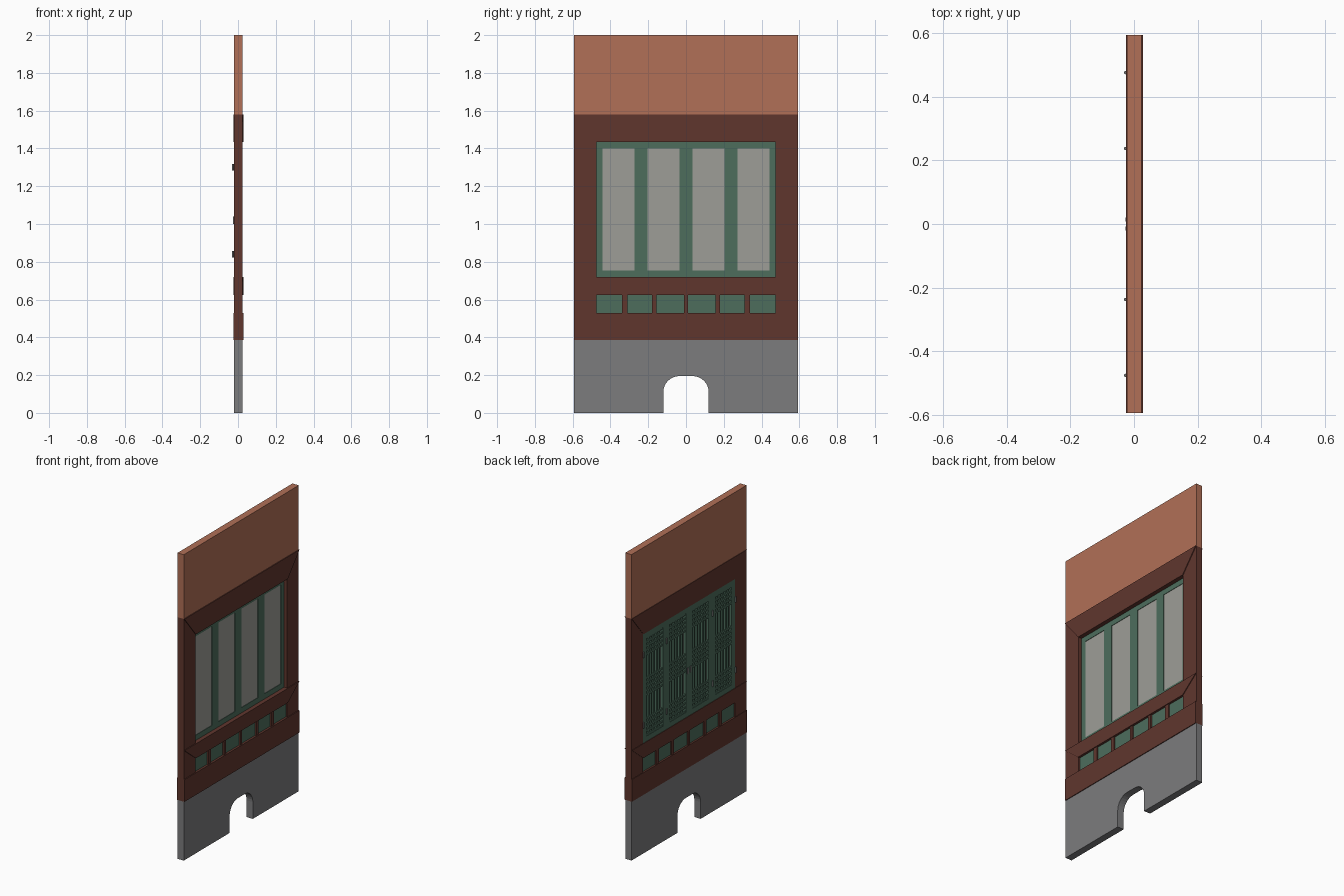
import bpy, bmesh, math

if "Cube" in bpy.data.objects:
    bpy.data.objects.remove(bpy.data.objects["Cube"])


def material(name, r, g, b):
    m = bpy.data.materials.new(name)
    m.diffuse_color = (r, g, b, 1)
    m.use_nodes = True
    m.node_tree.nodes["Principled BSDF"].inputs["Base Color"].default_value = m.diffuse_color
    return m


PLASTER = material("terracotta_plaster", 0.44, 0.16, 0.095)
WOOD = material("dark_red_wood", 0.117, 0.037, 0.027)
STONE = material("grey_stone", 0.20, 0.20, 0.207)
GREEN = material("green_paint", 0.075, 0.155, 0.108)
PAPER = material("window_paper", 0.34, 0.34, 0.31)
METAL = material("grey_metal", 0.16, 0.16, 0.16)

W = 0.594          # half width of the wall
OPEN = 0.475       # half width of the openings
XB, XF = -0.022, 0.0235    # wall back and front
RB, RF = -0.025, 0.0285    # thicker rails


def prism(name, poly, x0, x1, mat):
    """Extrude a (y, z) outline from x0 to x1."""
    bm = bmesh.new()
    f = bm.faces.new([bm.verts.new((x0, y, z)) for y, z in poly])
    ext = bmesh.ops.extrude_face_region(bm, geom=[f])
    for v in ext["geom"]:
        if isinstance(v, bmesh.types.BMVert):
            v.co.x = x1
    bmesh.ops.recalc_face_normals(bm, faces=bm.faces)
    return finish(name, bm, mat)


def boxes(name, rects, x0, x1, mat):
    """One object made of several boxes given as (y0, y1, z0, z1)."""
    bm = bmesh.new()
    for y0, y1, z0, z1 in rects:
        vs = bmesh.ops.create_cube(bm, size=1)["verts"]
        for v in vs:
            v.co = (x0 if v.co.x < 0 else x1,
                    y0 if v.co.y < 0 else y1,
                    z0 if v.co.z < 0 else z1)
    return finish(name, bm, mat)


def finish(name, bm, mat):
    me = bpy.data.meshes.new(name)
    bm.to_mesh(me)
    bm.free()
    me.materials.append(mat)
    ob = bpy.data.objects.new(name, me)
    bpy.context.collection.objects.link(ob)
    return ob


# Stone base with a rounded opening
AW, AH, R = 0.12, 0.195, 0.085
arch = [(-AW, 0)]
for cy, start in ((-AW + R, 180), (AW - R, 90)):
    for i in range(9):
        a = math.radians(start - i * 90 / 8)
        arch.append((cy + R * math.cos(a), AH - R + R * math.sin(a)))
arch.append((AW, 0))
prism("stone_base", [(-W, 0)] + arch + [(W, 0), (W, 0.385), (-W, 0.385)], XB, XF, STONE)

# Plaster top
boxes("plaster_top", [(-W, W, 1.58, 2.0)], XB, XF, PLASTER)

# Timber frame: mitred rails and posts
prism("top_rail", [(-W, 1.58), (-OPEN, 1.435), (OPEN, 1.435), (W, 1.58)], RB, RF, WOOD)
prism("middle_rail", [(-W, 0.72), (-OPEN, 0.625), (OPEN, 0.625), (W, 0.72)], RB, RF, WOOD)
boxes("bottom_rail", [(-W, W, 0.385, 0.53)], RB, RF, WOOD)
for s, side in ((-1, "left"), (1, "right")):
    prism("upper_post_" + side,
          [(s * W, 0.72), (s * W, 1.58), (s * OPEN, 1.435), (s * OPEN, 0.72)], XB, XF, WOOD)
    prism("lower_post_" + side,
          [(s * W, 0.53), (s * W, 0.72), (s * OPEN, 0.625), (s * OPEN, 0.53)], XB, XF, WOOD)

# Row of small green panels with wooden dividers
cells = [(-0.475, -0.34), (-0.31, -0.18), (-0.155, -0.01),
         (0.01, 0.155), (0.18, 0.31), (0.34, 0.475)]
boxes("small_panels", [(a, b, 0.53, 0.625) for a, b in cells], -0.013, 0.014, GREEN)
boxes("panel_dividers", [(cells[i][1], cells[i + 1][0], 0.53, 0.625) for i in range(5)],
      XB, XF, WOOD)

# Four window leaves: frame, paper pane, lattice on the back
Z0, Z1, ST = 0.72, 1.435, 0.034
for n in range(4):
    y0 = -OPEN + n * OPEN / 2
    y1 = y0 + OPEN / 2
    a, b, c, d = y0 + ST, y1 - ST, Z0 + ST, Z1 - ST
    boxes(f"window_frame_{n + 1}",
          [(y0, a, Z0, Z1), (b, y1, Z0, Z1), (a, b, Z0, c), (a, b, d, Z1)],
          -0.022, 0.001, GREEN)
    boxes(f"window_pane_{n + 1}", [(a, b, c, d)], -0.006, -0.002, PAPER)
    t = 0.006
    boxes(f"lattice_uprights_{n + 1}",
          [(a + (b - a) * k / 6 - t, a + (b - a) * k / 6 + t, c, d) for k in range(1, 6)],
          -0.019, -0.006, GREEN)
    # Crossbars grouped in three dense bands
    bars = []
    for zc in (c + 0.06, (c + d) / 2, d - 0.06):
        for k in range(-2, 3):
            z = zc + k * 0.027
            bars.append((a, b, z - t, z + t))
    boxes(f"lattice_crossbars_{n + 1}", bars, -0.0195, -0.006, GREEN)

# Hinge pins on the back
for y in (-OPEN, -OPEN / 2, OPEN / 2, OPEN):
    for z in (0.84, 1.3):
        bm = bmesh.new()
        bmesh.ops.create_cone(bm, cap_ends=True, segments=12,
                              radius1=0.005, radius2=0.005, depth=0.036)
        ob = finish("hinge", bm, METAL)
        ob.location = (-0.027, y, z)

# Pull plates on the two centre leaves
boxes("pull_plates", [(-0.02, -0.008, 1.0, 1.04), (0.008, 0.02, 1.0, 1.04)],
      -0.026, -0.021, METAL)
